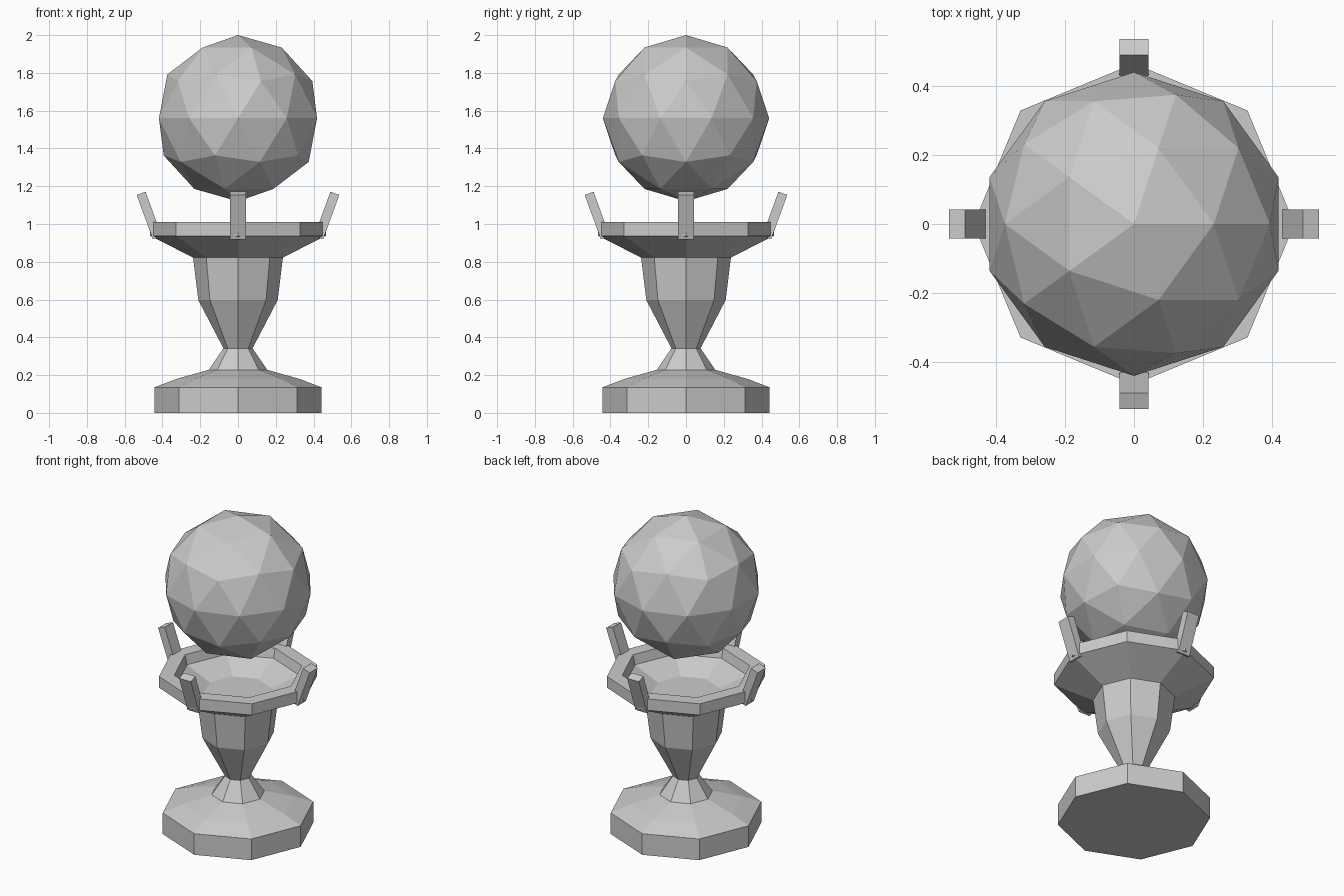
import bpy, bmesh
from math import cos, sin, pi, radians
from mathutils import Matrix

if "Cube" in bpy.data.objects:
    bpy.data.objects.remove(bpy.data.objects["Cube"])


def make_object(name, bm):
    bmesh.ops.recalc_face_normals(bm, faces=bm.faces)
    mesh = bpy.data.meshes.new(name)
    bm.to_mesh(mesh)
    bm.free()
    ob = bpy.data.objects.new(name, mesh)
    bpy.context.collection.objects.link(ob)
    return ob


def lathe(name, profile, sides=8):
    """Closed flat-faced turning of (radius, height) points, corners on the axes."""
    bm = bmesh.new()
    rings = [[bm.verts.new((r * cos(2 * pi * i / sides), r * sin(2 * pi * i / sides), z))
              for i in range(sides)] for r, z in profile]
    for a, b in zip(rings, rings[1:]):
        for i in range(sides):
            j = (i + 1) % sides
            bm.faces.new((a[i], a[j], b[j], b[i]))
    bm.faces.new(rings[0])
    bm.faces.new(rings[-1])
    return make_object(name, bm)


# Pedestal: foot, pinched neck, flared stem, dished cup with a raised rim
lathe("pedestal", [
    (0.443, 0.0), (0.443, 0.135), (0.325, 0.18), (0.155, 0.228),
    (0.077, 0.342), (0.21, 0.597), (0.238, 0.823),
    (0.465, 0.937), (0.465, 1.01),
    (0.375, 1.01), (0.36, 0.95), (0.2, 0.88),
])

# Faceted ball
bm = bmesh.new()
bmesh.ops.create_icosphere(bm, subdivisions=2, radius=0.44,
                           matrix=Matrix.Translation((0, 0, 1.56)))
make_object("ball", bm)

# Four prongs leaning outward around the rim
for k, side in enumerate(("right", "back", "left", "front")):
    bm = bmesh.new()
    bmesh.ops.create_cube(bm, size=1, matrix=(
        Matrix.Rotation(k * pi / 2, 4, 'Z')
        @ Matrix.Translation((0.47, 0, 1.045))
        @ Matrix.Rotation(radians(20), 4, 'Y')
        @ Matrix.Diagonal((0.05, 0.083, 0.25, 1))))
    make_object("prong_" + side, bm)
